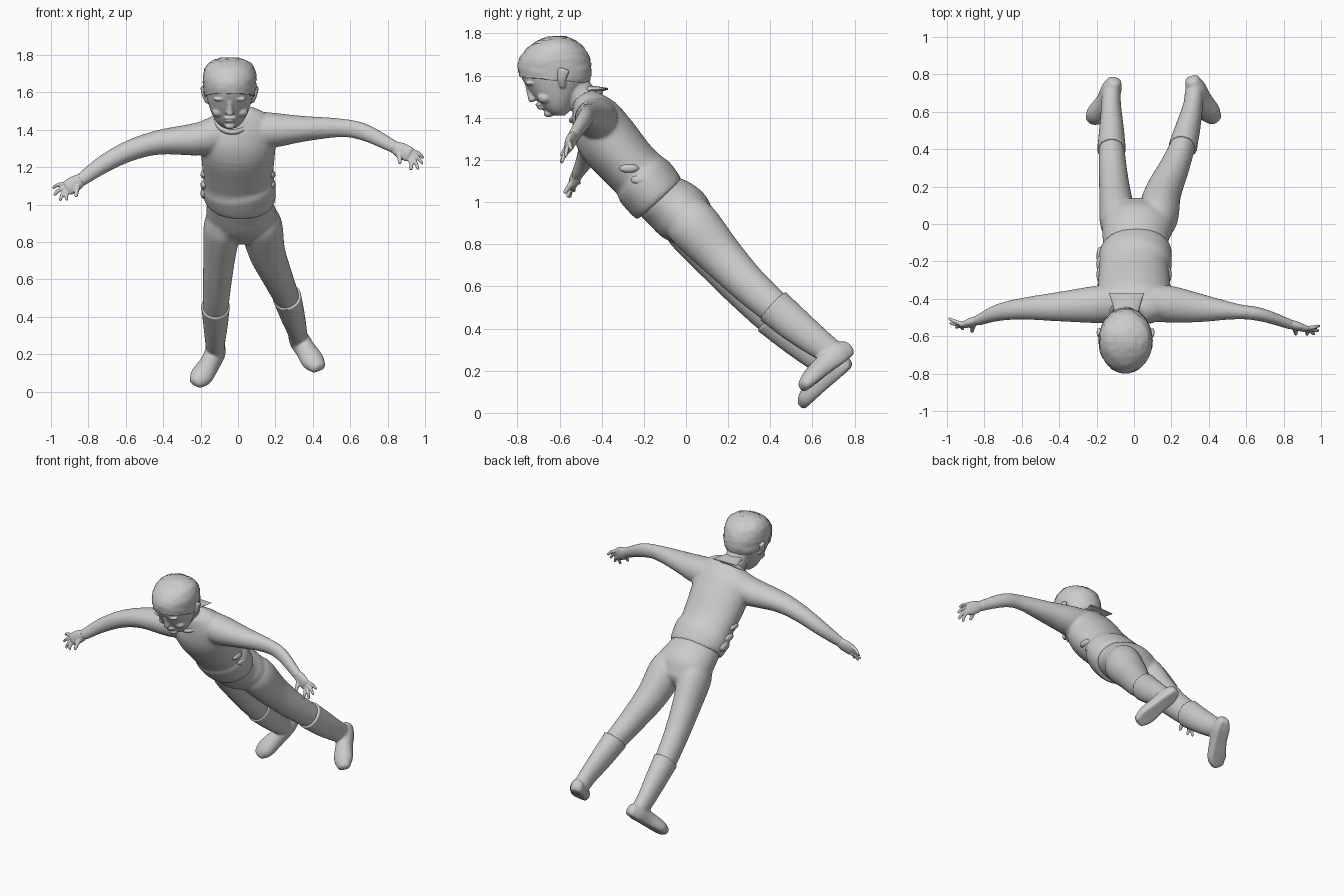
import bpy, bmesh, math, random
from mathutils import Vector

random.seed(4)
grey = bpy.data.materials.new("plain grey")
grey.diffuse_color = (0.6, 0.6, 0.6, 1)
X, Y, Z = Vector((1, 0, 0)), Vector((0, 1, 0)), Vector((0, 0, 1))


def loft(bm, secs, ref=X, axis=None, flat=1.0, steps=4, segs=24, round_ends=True):
    """Smooth tube through (x, y, z, half width, half depth) sections, closed at both ends."""
    p = [Vector(s) for s in secs]
    p = [p[0] * 2 - p[1]] + p + [p[-1] * 2 - p[-2]]
    rows = []
    for i in range(1, len(p) - 2):
        a, b, c, d = p[i - 1:i + 3]
        for k in range(steps):
            t = k / steps
            rows.append(0.5 * (2 * b + (c - a) * t + (2 * a - 5 * b + 4 * c - d) * t * t
                               + (3 * b - a - 3 * c + d) * t ** 3))
    rows.append(p[-2])
    frames = []
    for i, r in enumerate(rows):
        lo, hi = rows[max(i - 1, 0)], rows[min(i + 1, len(rows) - 1)]
        t = axis or Vector(hi[:3]) - Vector(lo[:3])
        frames.append((Vector(r[:3]), t.normalized(), abs(r[3]), abs(r[4])))
    if round_ends:
        def dome(f, s):
            c, t, a, b = f
            return [(c + t * s * min(a, b) * 0.6 * math.sin(q), t, a * math.cos(q), b * math.cos(q))
                    for q in (0.5, 1.0, 1.35)]
        frames = dome(frames[0], -1)[::-1] + frames + dome(frames[-1], 1)
    rings = []
    for c, t, a, b in frames:
        u = (ref - t * ref.dot(t)).normalized()
        v = t.cross(u)
        rings.append([bm.verts.new(c + u * a * math.cos(q) + v * b * max(math.sin(q), -flat))
                      for q in (2 * math.pi * j / segs for j in range(segs))])
    for r0, r1 in zip(rings, rings[1:]):
        for j in range(segs):
            k = (j + 1) % segs
            bm.faces.new((r0[j], r0[k], r1[k], r1[j]))
    bm.faces.new(rings[0][::-1])
    bm.faces.new(rings[-1])


def ball(bm, c, r):
    vs = bmesh.ops.create_uvsphere(bm, u_segments=16, v_segments=10, radius=1)["verts"]
    for v in vs:
        v.co = Vector(c) + Vector((v.co.x * r[0], v.co.y * r[1], v.co.z * r[2]))


def finish(name, bm, voxel=None, smooth=4):
    """Turn the mesh into an object; voxel blends overlapping volumes into one skin."""
    bmesh.ops.recalc_face_normals(bm, faces=bm.faces)
    me = bpy.data.meshes.new(name)
    bm.to_mesh(me)
    bm.free()
    me.materials.append(grey)
    ob = bpy.data.objects.new(name, me)
    bpy.context.collection.objects.link(ob)
    for f in me.polygons:
        f.use_smooth = True
    if voxel:
        m = ob.modifiers.new("blend", "REMESH")
        m.mode, m.voxel_size, m.use_smooth_shade = "VOXEL", voxel, True
        s = ob.modifiers.new("soften", "SMOOTH")
        s.factor, s.iterations = 0.5, smooth
    else:
        bpy.ops.object.select_all(action="DESELECT")
        bpy.context.view_layer.objects.active = ob
        ob.select_set(True)
        bpy.ops.object.shade_smooth_by_angle(angle=math.radians(50))
    return ob


# shirt: torso with bunched hem, plus both sleeves down to the wrists
bm = bmesh.new()
loft(bm, [(.01, -.125, 1.012, .182, .142), (.01, -.15, 1.04, .192, .148), (.005, -.195, 1.095, .196, .15),
          (0, -.225, 1.13, .186, .138), (0, -.28, 1.187, .19, .138), (0, -.375, 1.3, .2, .146),
          (0, -.425, 1.395, .2, .125), (-.01, -.46, 1.455, .16, .09), (-.02, -.485, 1.495, .09, .06)],
     segs=32, round_ends=False)
loft(bm, [(.08, -.42, 1.40, .1, .1), (.2, -.43, 1.398, .098, .092), (.35, -.449, 1.405, .077, .069),
          (.55, -.468, 1.41, .042, .05), (.68, -.485, 1.385, .036, .046), (.84, -.538, 1.305, .027, .034)], ref=Y)
loft(bm, [(-.08, -.42, 1.39, .1, .1), (-.2, -.43, 1.352, .1, .09), (-.42, -.443, 1.333, .077, .066),
          (-.58, -.452, 1.287, .06, .056), (-.72, -.472, 1.215, .046, .048), (-.84, -.518, 1.13, .027, .036)], ref=Y)
finish("shirt", bm, 0.011)

# creases above the hem
bm = bmesh.new()
for s in (-1, 1):
    for dy, r in ((-.17, .02), (-.215, .016), (-.27, .014)):
        ball(bm, (s * .18, dy, 1.06 - (dy + .17) * 1.0), (.022, .05, r * 1.6))
finish("shirt_creases", bm, 0.007)

# collar ring and the flap standing out behind the neck
bm = bmesh.new()
n = 32
for i in range(n):
    for j in range(8):
        a, b = 2 * math.pi * i / n, 2 * math.pi * j / 8
        r = .088 + .012 * math.cos(b)
        d, h = r * math.sin(a) * 1.1, .014 * math.sin(b)
        bm.verts.new((-.03 + r * math.cos(a), -.475 + .7 * d - .7 * h, 1.455 + .7 * d + .7 * h))
bm.verts.ensure_lookup_table()
for i in range(n):
    for j in range(8):
        k, l = (i + 1) % n, (j + 1) % 8
        bm.faces.new([bm.verts[q] for q in (i * 8 + j, k * 8 + j, k * 8 + l, i * 8 + l)])
loft(bm, [(-.04, -.47, 1.535, .065, .02), (-.04, -.42, 1.535, .078, .014), (-.04, -.37, 1.537, .095, .004)],
     round_ends=False)
finish("collar", bm)

# trousers: pelvis and both legs
bm = bmesh.new()
loft(bm, [(.01, -.14, 1.025, .17, .122), (.01, -.06, .975, .18, .142), (.02, .0, .925, .192, .14),
          (.025, .05, .875, .18, .11)], segs=32)
loft(bm, [(.105, -.02, .945, .09, .11), (.125, .04, .885, .112, .125), (.155, .165, .745, .098, .106),
          (.215, .3, .605, .08, .09), (.262, .42, .50, .066, .08), (.28, .47, .46, .055, .065)])
loft(bm, [(-.075, -.03, .935, .09, .11), (-.085, .03, .87, .1, .125), (-.1, .15, .72, .086, .104),
          (-.112, .28, .572, .076, .088), (-.12, .405, .45, .068, .08), (-.12, .45, .41, .055, .065)])
finish("trousers", bm, 0.011)

# boots: shaft, thick cuff and flat-soled foot
boots = {
    "left_boot": ([(.262, .412, .508, .08, .092), (.266, .43, .492, .075, .089), (.29, .52, .415, .066, .083),
                   (.315, .63, .33, .053, .07), (.322, .705, .278, .05, .06)],
                  [(.312, .768, .295, .04, .05), (.33, .725, .27, .054, .066), (.36, .668, .226, .054, .06),
                   (.40, .6, .165, .062, .05), (.428, .565, .13, .044, .036)]),
    "right_boot": ([(-.12, .398, .458, .08, .092), (-.12, .416, .442, .075, .089), (-.12, .51, .36, .066, .081),
                    (-.122, .62, .27, .054, .07), (-.122, .695, .222, .05, .06)],
                   [(-.105, .76, .235, .04, .05), (-.12, .72, .21, .054, .066), (-.15, .655, .15, .054, .06),
                    (-.195, .588, .083, .062, .05), (-.222, .562, .05, .044, .036)]),
}
for name, (shaft, foot) in boots.items():
    bm = bmesh.new()
    loft(bm, shaft, round_ends=False)
    loft(bm, foot, flat=.6)
    finish(name, bm, 0.008, 3)

# hands: palm, four fingers and a thumb
hands = {
    "left_hand": ((.825, -.532, 1.312), (.915, -.56, 1.268),
                  [(.99, -.545, 1.25), (.985, -.57, 1.22), (.962, -.588, 1.192), (.925, -.592, 1.188)],
                  (.865, -.59, 1.222)),
    "right_hand": ((-.825, -.51, 1.14), (-.91, -.54, 1.088),
                   [(-.988, -.505, 1.09), (-.982, -.53, 1.052), (-.95, -.552, 1.024), (-.915, -.562, 1.026)],
                   (-.865, -.575, 1.045)),
}
for name, (wrist, palm, tips, thumb) in hands.items():
    bm = bmesh.new()
    w, e = Vector(wrist), Vector(palm)
    loft(bm, [(*w, .024, .03), (*w.lerp(e, .5), .024, .042), (*e, .018, .042)], ref=Y)
    for i, tip in enumerate(tips):
        t = Vector(tip)
        base = e + Vector((0, 0, .024 - .016 * i))
        bend = base.lerp(t, .55) + Vector((math.copysign(.006, w.x), 0, .006))
        loft(bm, [(*base, .012, .012), (*bend, .011, .011), (*t, .008, .008)], ref=Y, segs=10)
    loft(bm, [(*w.lerp(e, .3), .016, .016), (*Vector(thumb).lerp(w.lerp(e, .4), .45), .014, .014),
              (*thumb, .009, .009)], ref=Y, segs=10)
    finish(name, bm, 0.0045, 2)

# skull profile: height, front, back, half width
skull = [(1.41, -.632, -.575, .035), (1.435, -.668, -.55, .065), (1.47, -.698, -.53, .088),
         (1.52, -.737, -.50, .108), (1.58, -.775, -.462, .125), (1.63, -.79, -.456, .133),
         (1.68, -.783, -.464, .136), (1.73, -.745, -.488, .124), (1.765, -.695, -.53, .093),
         (1.785, -.645, -.575, .04)]


def skull_loft(bm, grow):
    loft(bm, [(-.045, (f + b) / 2, z, w + grow, (b - f) / 2 + grow) for z, f, b, w in skull],
         axis=Z, segs=36, round_ends=False)


# head: skull, neck, ears and face features
bm = bmesh.new()
skull_loft(bm, 0)
loft(bm, [(-.03, -.46, 1.45, .08, .08), (-.038, -.505, 1.51, .074, .074), (-.045, -.56, 1.58, .085, .09)])
loft(bm, [(-.043, -.752, 1.555, .011, .012), (-.043, -.738, 1.52, .015, .018),
          (-.043, -.724, 1.49, .022, .026)], segs=12)
ball(bm, (-.043, -.69, 1.462), (.034, .026, .009))
ball(bm, (-.043, -.684, 1.447), (.028, .024, .009))
ball(bm, (-.043, -.652, 1.42), (.028, .024, .018))
for s in (-1, 1):
    ball(bm, (-.043 + s * .052, -.738, 1.563), (.036, .025, .01))
    ball(bm, (-.043 + s * .05, -.712, 1.535), (.018, .016, .009))
    ball(bm, (-.043 + s * .062, -.668, 1.495), (.034, .036, .028))
    loft(bm, [(-.045 + s * .118, -.585, 1.55, .014, .014), (-.045 + s * .135, -.588, 1.585, .013, .022),
              (-.045 + s * .142, -.58, 1.625, .014, .028)], segs=14)
finish("head", bm, 0.0055, 3)

# hair: cap over the skull, cut along the hairline, slightly uneven
bm = bmesh.new()
skull_loft(bm, .008)
bmesh.ops.bisect_plane(bm, geom=bm.verts[:] + bm.edges[:] + bm.faces[:], plane_co=(0, -.79, 1.595),
                       plane_no=(0, .1, 1), clear_inner=True)
bmesh.ops.holes_fill(bm, edges=[e for e in bm.edges if e.is_boundary])
for v in bm.verts:
    v.co += Vector([random.uniform(-.003, .003) for _ in range(3)])
finish("hair", bm)
